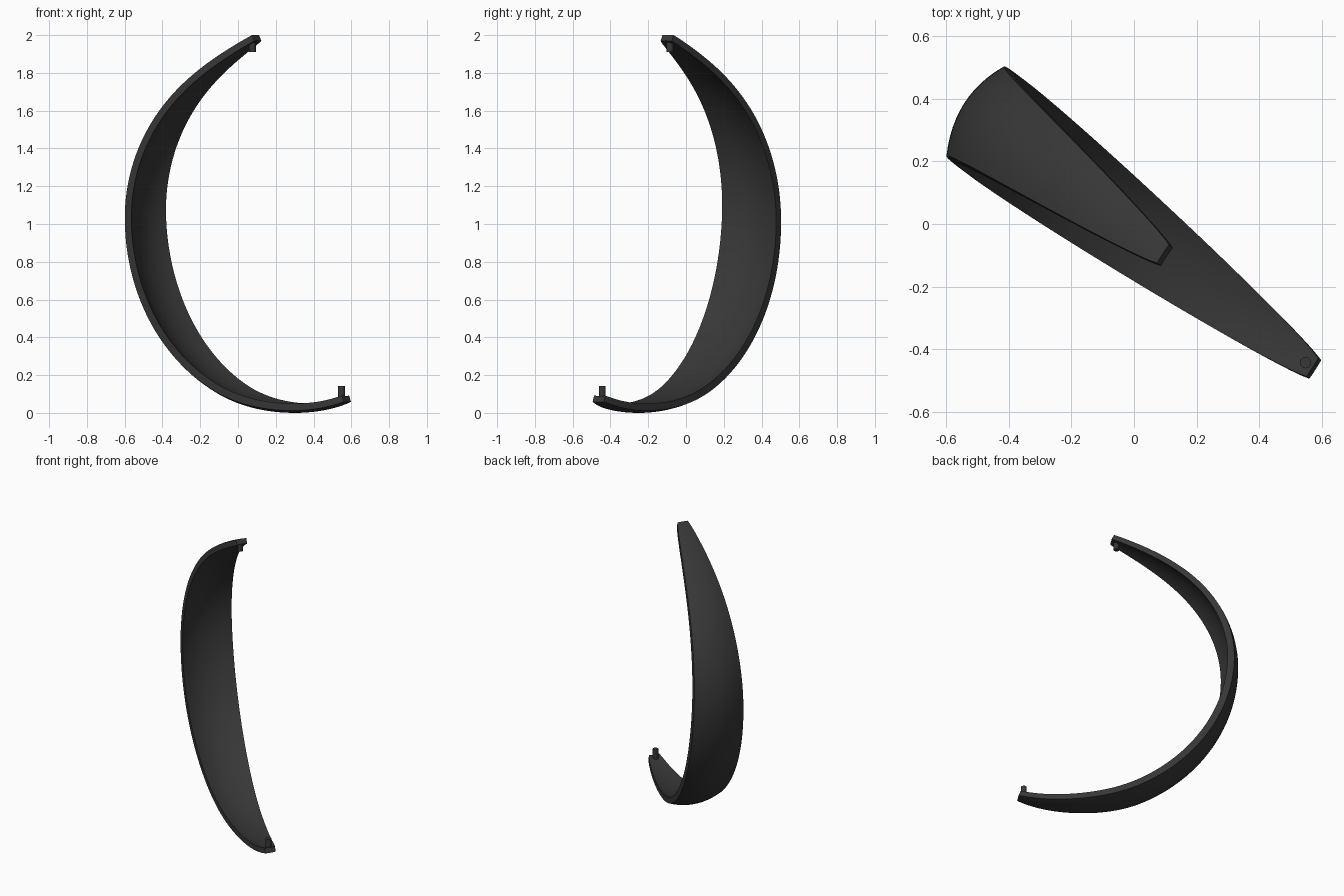
import bpy, bmesh, math
from mathutils import Vector

if "Cube" in bpy.data.objects:
    bpy.data.objects.remove(bpy.data.objects["Cube"])

# One dark plastic colour
mat = bpy.data.materials.new("charcoal_plastic")
mat.diffuse_color = (0.038, 0.038, 0.038, 1)
mat.use_nodes = True
mat.node_tree.nodes["Principled BSDF"].inputs["Base Color"].default_value = mat.diffuse_color

D = Vector((0.797, -0.605, 0))      # horizontal direction of the arc's plane
N = Vector((0.605, 0.797, 0))       # normal of that plane
W = Vector((0.54, 0.842, 0))        # direction across the band
CU, CZ, R = 0.38, 1.045, 1.045      # arc centre and radius in that plane
A0, A1 = 104.5, 290.3               # start (top tip) and end (bottom tip) angles
ROWS, COLS = 96, 12


def spine(t):
    """Centre line of the outer face in the arc's plane (u, z)."""
    a = A0 + (A1 - A0) * t
    s = max(0, 180 - a) / 76
    r = R - 0.235 * s ** 2 + 0.188 * s ** 4
    if 245 < a < 291:
        r -= 0.008 * math.sin(math.pi * (a - 245) / 46) ** 2
    a = math.radians(a)
    return Vector((CU + r * math.cos(a), CZ + r * math.sin(a)))


def band_point(t, s, inner):
    """Point on the band: t along, s across (-1..1), inner or outer face."""
    swell = math.sin(math.pi * t)
    half = 0.035 + 0.14 * max(0, swell) ** 0.8
    inset = 0.046 * (half / 0.175) ** 2 * s * s
    if inner:
        inset += 0.035 + 0.009 * swell
    tan = (spine(t + 0.004) - spine(t - 0.004)).normalized()
    q = spine(t) + Vector((-tan.y, tan.x)) * inset
    p = D * q.x + N * -0.02 + W * (half * s)
    p.z = q.y
    return p


# Tapered curved band, closed all round
bm = bmesh.new()
loops = []
for i in range(ROWS + 1):
    t = i / ROWS
    ss = [-1 + 2 * j / COLS for j in range(COLS + 1)]
    ring = [bm.verts.new(band_point(t, s, False)) for s in ss]
    ring += [bm.verts.new(band_point(t, s, True)) for s in reversed(ss)]
    loops.append(ring)
n = len(loops[0])
for a, b in zip(loops, loops[1:]):
    for j in range(n):
        k = (j + 1) % n
        bm.faces.new((a[j], a[k], b[k], b[j]))
for ring in (loops[0], loops[-1]):
    for j in range(COLS):
        bm.faces.new((ring[j], ring[j + 1], ring[n - 2 - j], ring[n - 1 - j]))
low = min(v.co.z for v in bm.verts)
for v in bm.verts:
    v.co.z -= low
bmesh.ops.recalc_face_normals(bm, faces=bm.faces)
me = bpy.data.meshes.new("support_band")
bm.to_mesh(me)
bm.free()
band = bpy.data.objects.new("support_band", me)
bpy.context.collection.objects.link(band)


# Pivot pins at both tips
def pin(name, x, y, z0, z1):
    bpy.ops.mesh.primitive_cylinder_add(vertices=24, radius=0.018, depth=z1 - z0,
                                        location=(x, y, (z0 + z1) / 2))
    ob = bpy.context.object
    ob.name = name
    return ob


parts = [band,
         pin("bottom_pivot_pin", 0.548, -0.443, 0.07, 0.143),
         pin("top_pivot_pin", 0.076, -0.085, 1.91, 1.96)]

for ob in parts:
    ob.data.materials.append(mat)
    bpy.ops.object.select_all(action='DESELECT')
    ob.select_set(True)
    bpy.context.view_layer.objects.active = ob
    bpy.ops.object.shade_smooth_by_angle(angle=math.radians(35))
